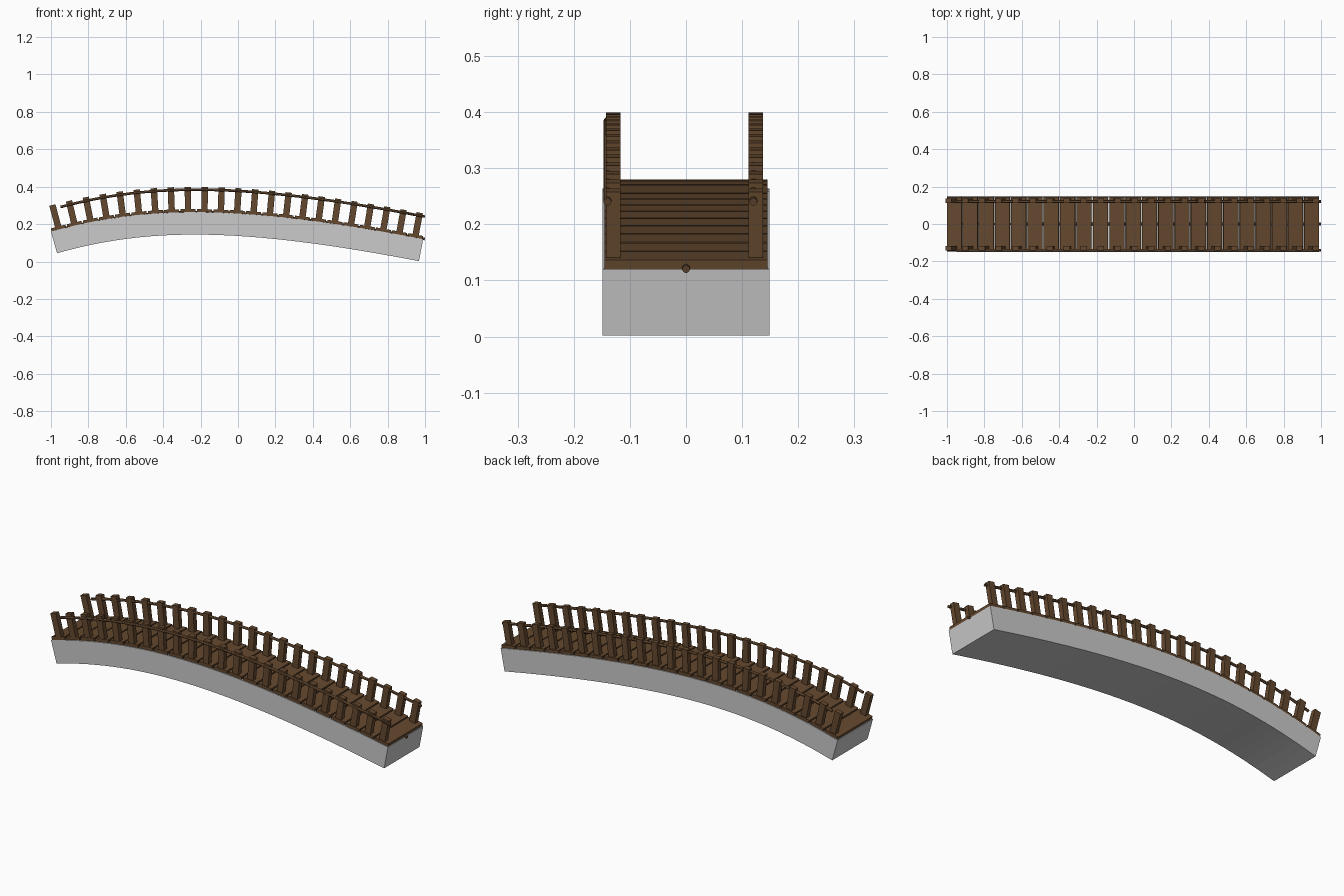
import bpy, bmesh, math
from mathutils import Vector, Matrix

if "Cube" in bpy.data.objects:
    bpy.data.objects.remove(bpy.data.objects["Cube"])

# Arch line along the top of the slab (x, z control points)
ARCH = [Vector(p) for p in ((-1, 0, .16), (-.5, 0, .30), (0, 0, .31), (.99, 0, .12))]
THICK, HALF_W, COUNT = .12, .149, 23


def arch(t):
    a, b, c, d = ARCH
    u = 1 - t
    pos = a * u**3 + b * 3 * t * u * u + c * 3 * t * t * u + d * t**3
    tan = ((b - a) * u * u + (c - b) * 2 * t * u + (d - c) * t * t).normalized()
    return pos, tan, Vector((-tan.z, 0, tan.x))


# Arc length lookup so the boards are evenly spaced
N = 600
lengths = [0]
for i in range(N):
    lengths.append(lengths[-1] + (arch((i + 1) / N)[0] - arch(i / N)[0]).length)
TOTAL = lengths[-1]


def t_at(s):
    i = next((k for k in range(N) if lengths[k + 1] >= s), N - 1)
    return (i + (s - lengths[i]) / (lengths[i + 1] - lengths[i])) / N


def material(name, color):
    m = bpy.data.materials.new(name)
    m.diffuse_color = (*color, 1)
    m.use_nodes = True
    m.node_tree.nodes["Principled BSDF"].inputs["Base Color"].default_value = m.diffuse_color
    return m


def finish(name, bm, mat=None):
    bmesh.ops.recalc_face_normals(bm, faces=bm.faces)
    me = bpy.data.meshes.new(name)
    bm.to_mesh(me)
    bm.free()
    ob = bpy.data.objects.new(name, me)
    bpy.context.collection.objects.link(ob)
    if mat:
        me.materials.append(mat)
    return ob


def sweep(name, profile, t0, t1, steps, shift=Vector(), mat=None):
    """Sweep a closed (y, normal) profile along the arch."""
    bm = bmesh.new()
    rings = []
    for i in range(steps + 1):
        pos, _, nor = arch(t0 + (t1 - t0) * i / steps)
        rings.append([bm.verts.new(pos + shift + nor * h + Vector((0, y, 0)))
                      for y, h in profile])
    n = len(profile)
    for a, b in zip(rings, rings[1:]):
        for k in range(n):
            bm.faces.new((a[k], a[(k + 1) % n], b[(k + 1) % n], b[k]))
    bm.faces.new(rings[0])
    bm.faces.new(rings[-1])
    return finish(name, bm, mat)


def boxes(name, size, y, lift, mat):
    """One box per bay, standing square to the arch."""
    bm = bmesh.new()
    for i in range(COUNT):
        pos, tan, nor = arch(t_at((i + .5) * TOTAL / COUNT))
        rot = Matrix((tan, (0, 1, 0), nor)).transposed().to_4x4()
        mat4 = (Matrix.Translation(pos + nor * lift + Vector((0, y, 0)))
                @ rot @ Matrix.Diagonal((*size, 1)))
        bmesh.ops.create_cube(bm, size=1, matrix=mat4)
    return finish(name, bm, mat)


wood = material("wood", (.13, .066, .028))
rope = material("rope", (.11, .056, .024))

# Arched slab
sweep("arched_slab", [(-HALF_W, 0), (HALF_W, 0), (HALF_W, -THICK), (-HALF_W, -THICK)],
      0, 1, 24)

# Deck boards
boxes("deck_planks", (TOTAL / COUNT - .007, .29, .016), 0, .008, wood)

# Posts on both sides
for side, y in (("front", -.1295), ("back", .1245)):
    boxes(side + "_posts", (.034, .026, .135), y, .0675, wood)

# Hand rails and the rope under the boards
circle = [(.007 * math.cos(a * math.tau / 12), .007 * math.sin(a * math.tau / 12))
          for a in range(12)]
for name, y, z in (("front_rail", -.14, .12), ("back_rail", .12, .12), ("deck_rope", 0, 0)):
    ob = sweep(name, circle, .028, 1, 32, Vector((.009, y, z)), rope)
    bpy.ops.object.select_all(action='DESELECT')
    ob.select_set(True)
    bpy.context.view_layer.objects.active = ob
    bpy.ops.object.shade_smooth_by_angle()
